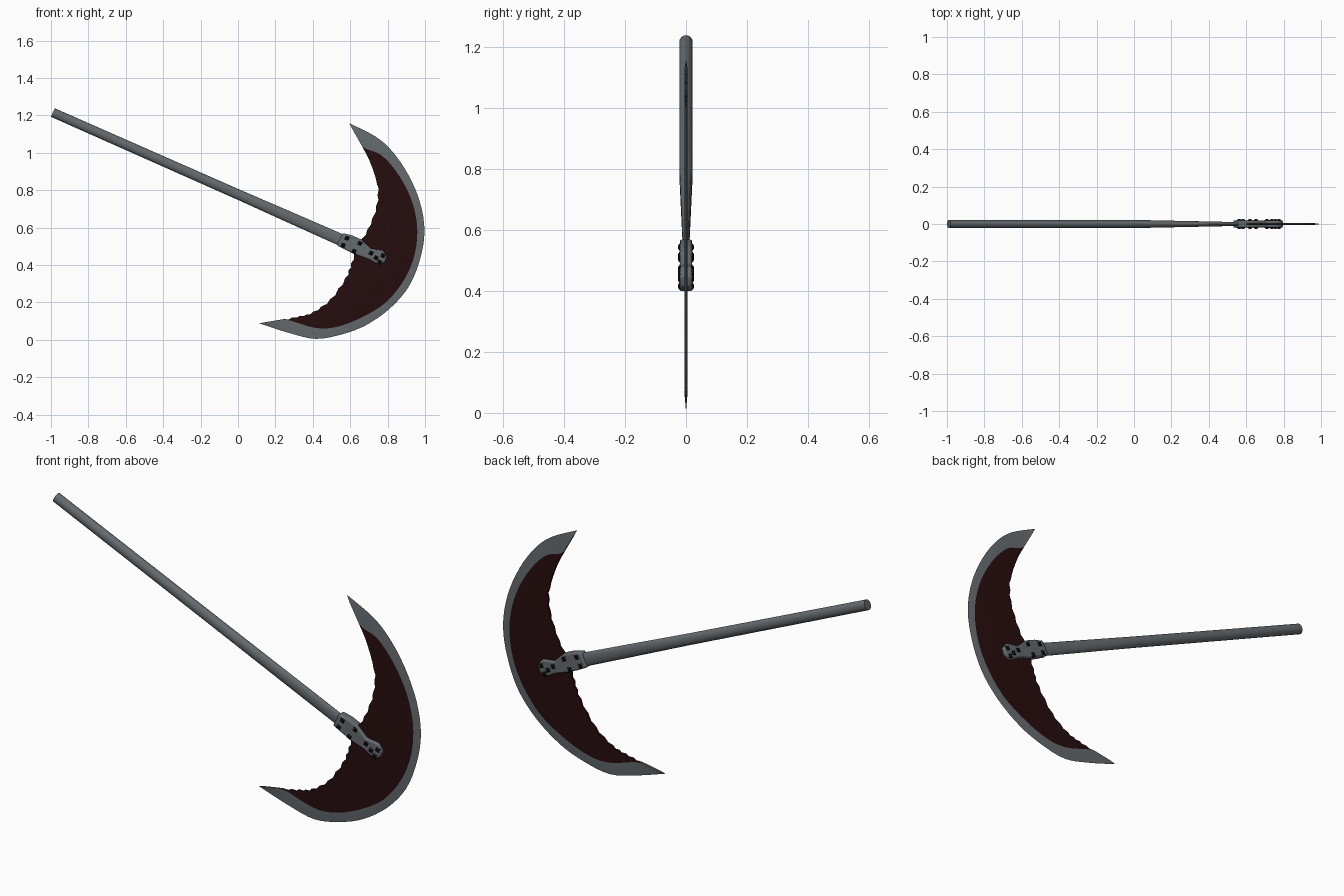
import bpy, bmesh, math
from mathutils import Vector, Matrix

if "Cube" in bpy.data.objects:
    bpy.data.objects.remove(bpy.data.objects["Cube"])


def material(name, rgb):
    m = bpy.data.materials.new(name)
    m.diffuse_color = (*rgb, 1)
    m.use_nodes = True
    m.node_tree.nodes["Principled BSDF"].inputs["Base Color"].default_value = m.diffuse_color
    return m


STEEL = material("grey steel", (0.13, 0.145, 0.155))
DARK_RED = material("dark red", (0.02, 0.004, 0.0045))
BLACK = material("stud black", (0.006, 0.006, 0.006))


def finish(bm, name, mats, smooth=None):
    bmesh.ops.remove_doubles(bm, verts=bm.verts, dist=1e-5)
    bmesh.ops.recalc_face_normals(bm, faces=bm.faces)
    me = bpy.data.meshes.new(name)
    bm.to_mesh(me)
    bm.free()
    ob = bpy.data.objects.new(name, me)
    bpy.context.collection.objects.link(ob)
    for m in mats:
        me.materials.append(m)
    if smooth:
        bpy.ops.object.select_all(action='DESELECT')
        ob.select_set(True)
        bpy.context.view_layer.objects.active = ob
        bpy.ops.object.shade_smooth_by_angle(angle=math.radians(smooth))
    return ob


# handle: oval sections lofted along a sloping axis, flattening at the head
start, end = Vector((-0.99, 0, 1.215)), Vector((0.60, 0, 0.512))
axis = (end - start).normalized()
across = Vector((-axis.z, 0, axis.x))
SIDES = 16
bm = bmesh.new()
rings = []
for t, ra, ry in [(0, .025, .022), (.62, .027, .022), (.8, .03, .016), (.95, .032, .011), (1, .032, .011)]:
    c = start.lerp(end, t)
    rings.append([bm.verts.new(c + across * ra * math.cos(a) + Vector((0, ry * math.sin(a), 0)))
                  for a in (2 * math.pi * i / SIDES for i in range(SIDES))])
for r, s in zip(rings, rings[1:]):
    for i in range(SIDES):
        j = (i + 1) % SIDES
        bm.faces.new((r[i], r[j], s[j], s[i]))
bm.faces.new(rings[0])
bm.faces.new(rings[-1])
finish(bm, "handle", [STEEL], 40)

# blade: matching points on the cutting edge, bevel line and inner edge
outer = [(.594, 1.158), (.733, 1.088), (.824, 1.008), (.909, .885), (.973, .735), (.997, .58), (.973, .43),
         (.914, .286), (.813, .168), (.684, .078), (.556, .029), (.417, .005), (.278, .035), (.112, .088)]
bevel = [(.594, 1.158), (.663, 1.035), (.759, .992), (.845, .901), (.92, .767), (.957, .618), (.947, .468),
         (.893, .329), (.791, .2), (.652, .115), (.519, .067), (.405, .065), (.241, .11), (.112, .088)]
inner = [(.594, 1.158), (.663, 1.035), (.706, .95), (.743, .832), (.738, .714), (.69, .586), (.636, .5),
         (.605, .41), (.572, .33), (.492, .217), (.40, .15), (.33, .128), (.241, .11), (.112, .088)]


def curve(pts, i, t):
    p = [Vector(pts[max(0, min(len(pts) - 1, i + k))]) for k in (-1, 0, 1, 2)]
    return 0.5 * (2 * p[1] + (p[2] - p[0]) * t + (2 * p[0] - 5 * p[1] + 4 * p[2] - p[3]) * t * t
                  + (3 * p[1] - p[0] - 3 * p[2] + p[3]) * t ** 3)


STEPS, THICK = 4, 0.005
last = len(outer) - 2
stations = []
for i in range(last + 1):
    for k in range(STEPS):
        t = k / STEPS
        o, b, n = (curve(c, i, t) for c in (outer, bevel, inner))
        if i in (0, last):                      # plain steel tips
            n = b = Vector(bevel[i]).lerp(Vector(bevel[i + 1]), t)
        elif k % 2 and i > 2:                   # ragged inner edge
            n = n + (b - n).normalized() * 0.008
        stations.append((o, b, n, 0 if (i, k) == (0, 0) else THICK))
stations.append((Vector(outer[-1]), Vector(outer[-1]), Vector(outer[-1]), 0))

bm = bmesh.new()


def face(points, mat):
    unique = []
    for p in points:
        if all((p - q).length > 1e-6 for q in unique):
            unique.append(p)
    if len(unique) > 2:
        bm.faces.new([bm.verts.new(p) for p in unique]).material_index = mat


def at(p, y):
    return Vector((p.x, y, p.y))


for (o, b, n, h), (o2, b2, n2, h2) in zip(stations, stations[1:]):
    for s in (-1, 1):
        face([at(o, 0), at(b, s * h), at(b2, s * h2), at(o2, 0)], 0)
        face([at(b, s * h), at(n, s * h), at(n2, s * h2), at(b2, s * h2)], 1)
    steel_tip = (b - n).length + (b2 - n2).length < 1e-5
    face([at(n, -h), at(n, h), at(n2, h2), at(n2, -h2)], 0 if steel_tip else 1)
finish(bm, "blade", [STEEL, DARK_RED], 25)

# bracket: flat waisted plate clamping the blade to the handle
outline = [(.561, .57), (.61, .558), (.658, .537), (.711, .487), (.775, .479), (.797, .447),
           (.786, .414), (.754, .398), (.70, .43), (.636, .452), (.58, .478), (.529, .505)]
HALF = 0.02
bm = bmesh.new()
front = [bm.verts.new((x, -HALF, z)) for x, z in outline]
back = [bm.verts.new((x, HALF, z)) for x, z in outline]
bm.faces.new(front)
bm.faces.new(back)
for i in range(len(outline)):
    j = (i + 1) % len(outline)
    bm.faces.new((front[i], front[j], back[j], back[i]))
bracket = finish(bm, "bracket", [STEEL], 35)
mod = bracket.modifiers.new("rounded rim", 'BEVEL')
mod.width, mod.segments = 0.007, 2

# studs: small square pyramids on both faces of the bracket
bm = bmesh.new()
turn = Matrix.Rotation(math.atan2(-axis.z, axis.x), 4, 'Y')
for x, z in [(.583, .543), (.562, .505), (.652, .516), (.62, .473),
             (.711, .463), (.738, .438), (.775, .45), (.757, .415)]:
    for s in (-1, 1):
        place = (Matrix.Translation((x, s * (HALF + 0.002), z)) @ turn
                 @ Matrix.Rotation(-s * math.pi / 2, 4, 'X') @ Matrix.Rotation(math.pi / 4, 4, 'Z'))
        bmesh.ops.create_cone(bm, cap_ends=True, segments=4, radius1=0.018, radius2=0.005,
                              depth=0.009, matrix=place)
finish(bm, "studs", [BLACK])
